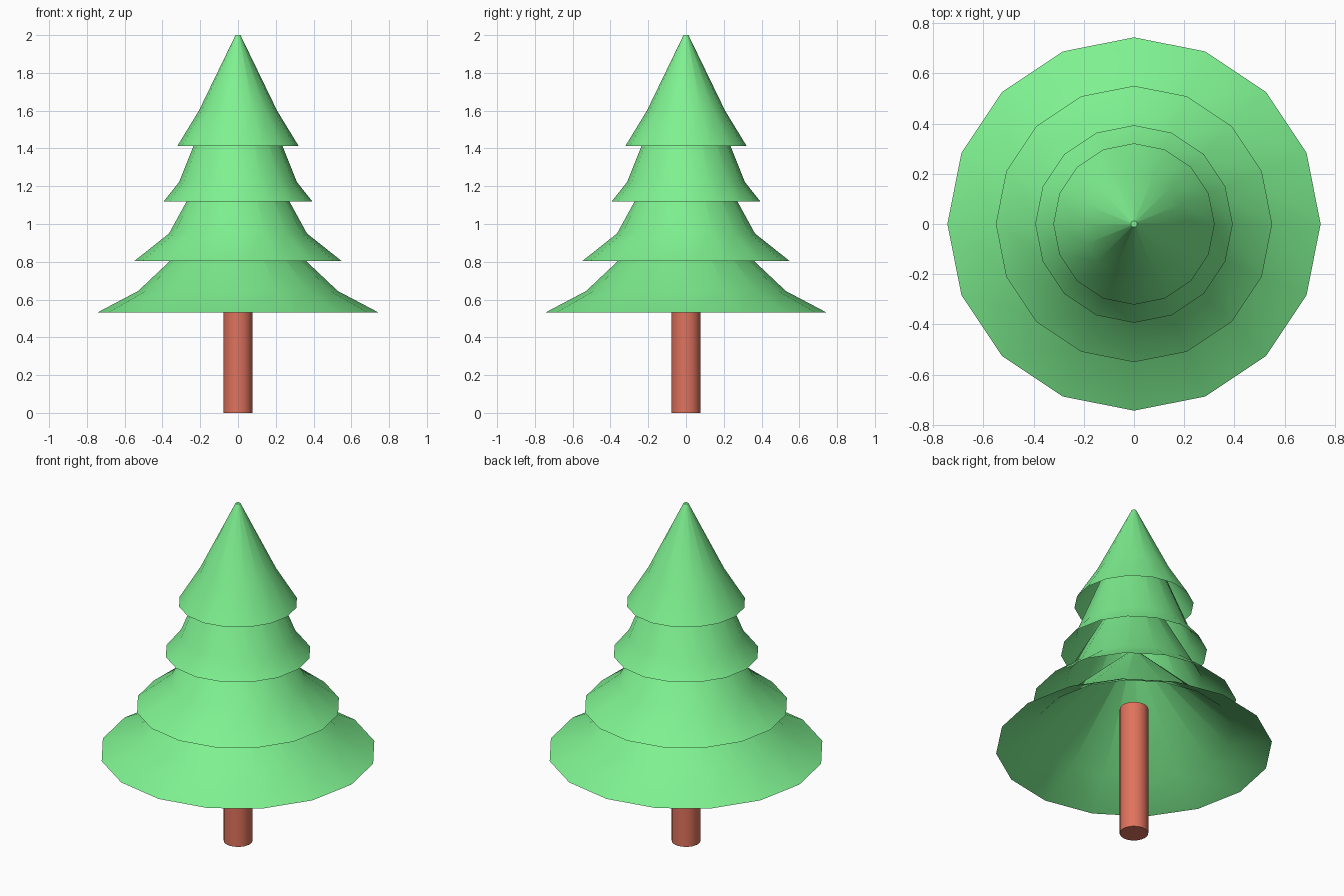
import bpy, bmesh, math

if "Cube" in bpy.data.objects:
    bpy.data.objects.remove(bpy.data.objects["Cube"])


def material(name, rgb):
    m = bpy.data.materials.new(name)
    m.diffuse_color = (*rgb, 1)
    m.use_nodes = True
    m.node_tree.nodes["Principled BSDF"].inputs["Base Color"].default_value = m.diffuse_color
    return m


def lathe(name, profile, sides, mat, cap_start=False, cap_end=False):
    """Turn a list of (radius, z) points, lowest first, around the z axis."""
    bm = bmesh.new()
    rings = []
    for r, z in profile:
        angles = [2 * math.pi * i / sides for i in range(sides)]
        rings.append([bm.verts.new((r * math.cos(a), r * math.sin(a), z)) for a in angles])
    for low, high in zip(rings, rings[1:]):
        for i in range(sides):
            j = (i + 1) % sides
            bm.faces.new((low[i], low[j], high[j], high[i])).smooth = True
    if cap_start:
        bm.faces.new(rings[0][::-1])
    if cap_end:
        bm.faces.new(rings[-1])
    mesh = bpy.data.meshes.new(name)
    bm.to_mesh(mesh)
    bm.free()
    obj = bpy.data.objects.new(name, mesh)
    bpy.context.collection.objects.link(obj)
    mesh.materials.append(mat)
    return obj


green = material("foliage_green", (0.21, 0.88, 0.28))
brown = material("bark_red_brown", (0.74, 0.17, 0.11))

# Foliage tiers: open flared skirts, each running up inside the next one
tiers = [
    [(0.743, 0.532), (0.529, 0.645), (0.013, 1.132)],
    [(0.55, 0.803), (0.365, 0.95), (0.013, 1.593)],
    [(0.393, 1.12), (0.312, 1.222), (0.013, 1.97)],
    [(0.321, 1.413), (0.207, 1.6), (0.013, 2.0)],
]
for n, profile in enumerate(tiers, 1):
    lathe(f"foliage_tier_{n}", profile, 16, green, cap_end=True)

# Trunk
trunk = lathe("trunk", [(0.077, 0), (0.077, 0.77)], 24, brown, True, True)
bpy.context.view_layer.objects.active = trunk
trunk.select_set(True)
bpy.ops.object.shade_smooth_by_angle(angle=math.radians(40))
